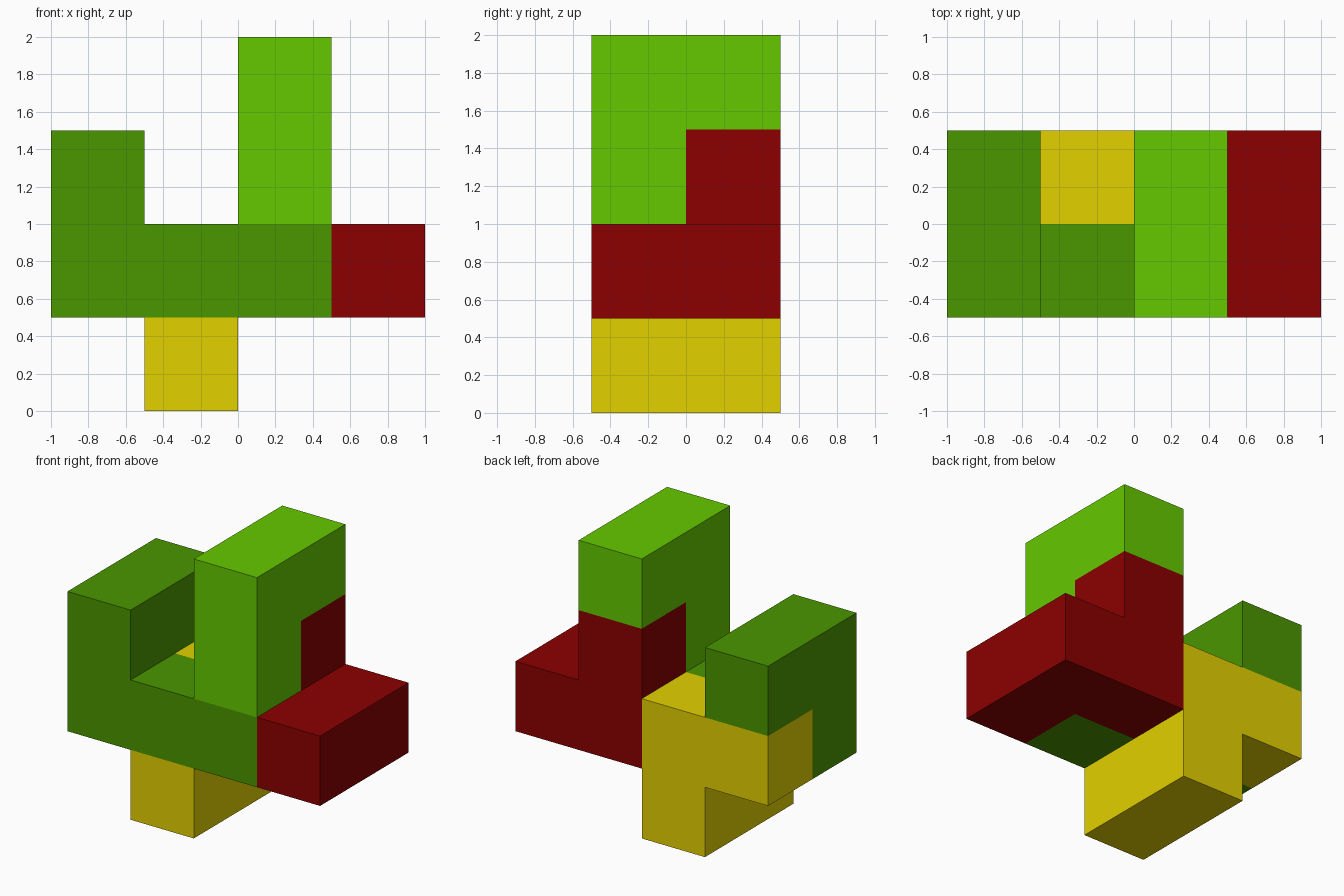
import bpy, bmesh, math
from mathutils import Vector

if "Cube" in bpy.data.objects:
    bpy.data.objects.remove(bpy.data.objects["Cube"])

U = 0.5                              # cube edge
ORIGIN = Vector((-1.0, -0.5, 0.0))   # corner of cell (0, 0, 0)


def material(name, rgb):
    m = bpy.data.materials.new(name)
    m.diffuse_color = (*rgb, 1.0)
    m.use_nodes = True
    m.node_tree.nodes["Principled BSDF"].inputs["Base Color"].default_value = m.diffuse_color
    return m


def puzzle_piece(name, cells, mat):
    """Closed shell around a set of grid cells, with no inner walls."""
    bm = bmesh.new()
    for c in cells:
        for axis in range(3):
            for side in (0, 1):
                n = list(c)
                n[axis] += 2 * side - 1
                if tuple(n) in cells:
                    continue
                a, b = (axis + 1) % 3, (axis + 2) % 3
                loop = [(0, 0), (1, 0), (1, 1), (0, 1)]
                if side == 0:
                    loop.reverse()
                verts = []
                for i, j in loop:
                    p = Vector(c)
                    p[axis] += side
                    p[a] += i
                    p[b] += j
                    verts.append(bm.verts.new(ORIGIN + p * U))
                bm.faces.new(verts)
    bmesh.ops.remove_doubles(bm, verts=bm.verts, dist=1e-4)
    bmesh.ops.dissolve_limit(bm, angle_limit=math.radians(1),
                             verts=bm.verts, edges=bm.edges)
    me = bpy.data.meshes.new(name)
    bm.to_mesh(me)
    bm.free()
    me.materials.append(mat)
    ob = bpy.data.objects.new(name, me)
    bpy.context.collection.objects.link(ob)
    return ob


# Front bar with raised left end
puzzle_piece("dark_green_piece",
             {(0, 0, 1), (1, 0, 1), (2, 0, 1), (0, 0, 2), (0, 1, 2)},
             material("dark green", (0.07, 0.305, 0.0)))

# Tall corner piece
puzzle_piece("light_green_piece",
             {(2, 0, 2), (2, 0, 3), (2, 1, 3)},
             material("light green", (0.13, 0.584, 0.0)))

# Right side and back piece
puzzle_piece("red_piece",
             {(3, 0, 1), (3, 1, 1), (2, 1, 1), (2, 1, 2)},
             material("dark red", (0.262, 0.0, 0.0)))

# Foot and back left piece
puzzle_piece("yellow_piece",
             {(1, 0, 0), (1, 1, 0), (1, 1, 1), (0, 1, 1)},
             material("yellow", (0.77, 0.635, 0.0)))
